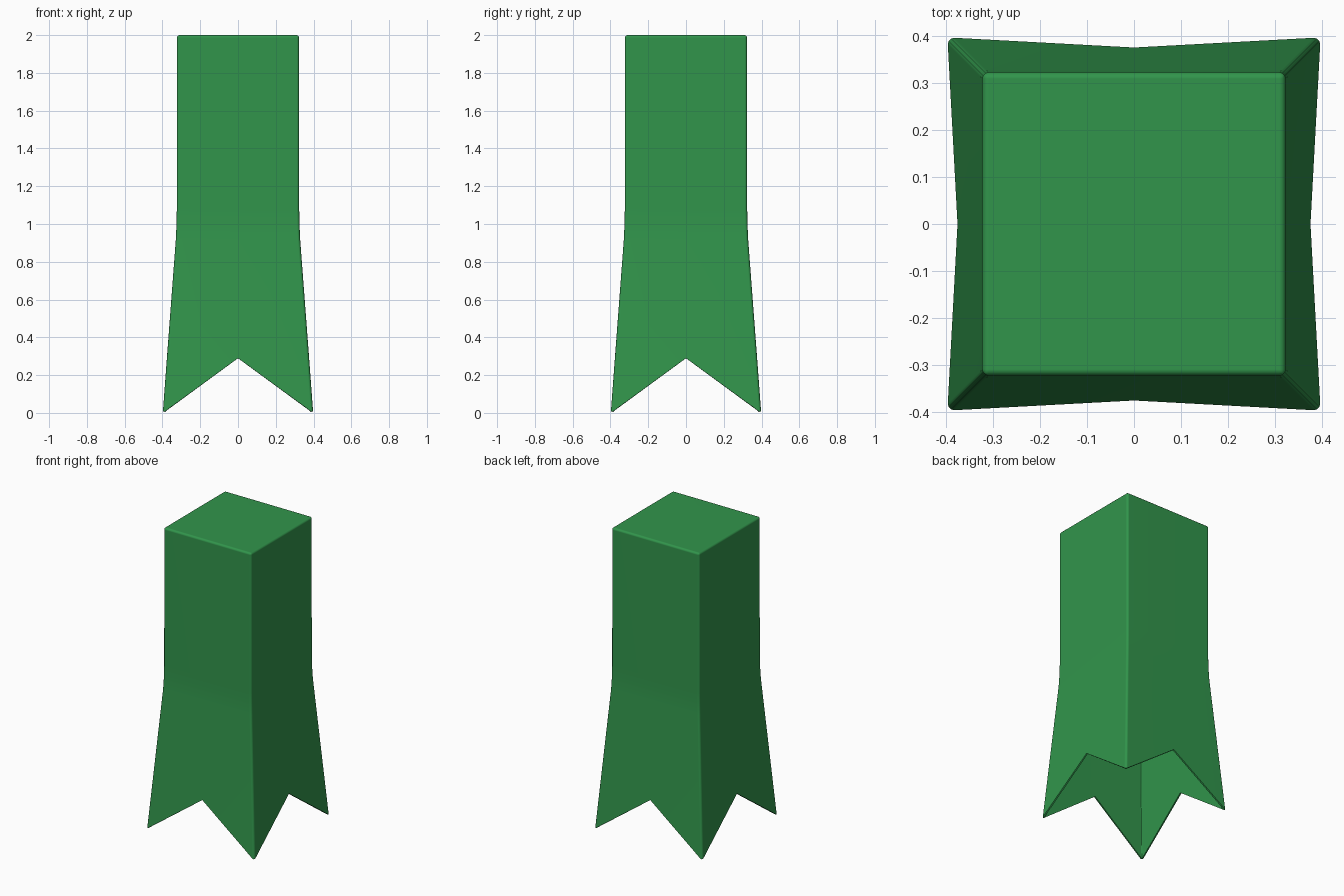
import bpy, bmesh, math

if "Cube" in bpy.data.objects:
    bpy.data.objects.remove(bpy.data.objects["Cube"])

TIP, NOTCH = 0.0, 0.29          # heights of corner points and of the V cuts
LEVELS = [(0.92, 0.329), (1.0, 0.3255), (1.08, 0.324), (2.0, 0.324)]  # (height, half width)

green = bpy.data.materials.new("leaf_green")
green.diffuse_color = (0.031, 0.30, 0.071, 1)
green.use_nodes = True
green.node_tree.nodes["Principled BSDF"].inputs["Base Color"].default_value = green.diffuse_color


def ring(bm, half_corner, z_corner, half_mid, z_mid):
    """Square ring of eight points: corners alternate with side midpoints."""
    verts = []
    for i in range(4):
        a = i * math.pi / 2
        c, s = math.cos(a), math.sin(a)
        for x, y, z in ((half_mid, 0, z_mid), (half_corner, half_corner, z_corner)):
            verts.append(bm.verts.new((x * c - y * s, x * s + y * c, z)))
    return verts


bm = bmesh.new()

# Notched flared rim, then the straight upper column
rings = [ring(bm, 0.398, TIP, 0.3765, NOTCH)]
rings += [ring(bm, h, z, h, z) for z, h in LEVELS]
for low, high in zip(rings, rings[1:]):
    for i in range(8):
        j = (i + 1) % 8
        bm.faces.new((low[i], low[j], high[j], high[i]))

# Closed top
bm.faces.new(rings[-1])
bmesh.ops.recalc_face_normals(bm, faces=bm.faces)

mesh = bpy.data.meshes.new("hollow_square_column")
bm.to_mesh(mesh)
bm.free()
mesh.materials.append(green)
column = bpy.data.objects.new("hollow_square_column", mesh)
bpy.context.collection.objects.link(column)

# Softened corners and a thin wall, open underneath
bevel = column.modifiers.new("soft_corners", 'BEVEL')
bevel.width = 0.014
bevel.segments = 3
bevel.limit_method = 'ANGLE'
bevel.angle_limit = math.radians(40)
wall = column.modifiers.new("thin_wall", 'SOLIDIFY')
wall.thickness = 0.01
wall.offset = -1

bpy.context.view_layer.objects.active = column
column.select_set(True)
bpy.ops.object.convert(target='MESH')
bpy.ops.object.shade_smooth_by_angle(angle=math.radians(40))
weighted = column.modifiers.new("flat_sides", 'WEIGHTED_NORMAL')
weighted.keep_sharp = True
